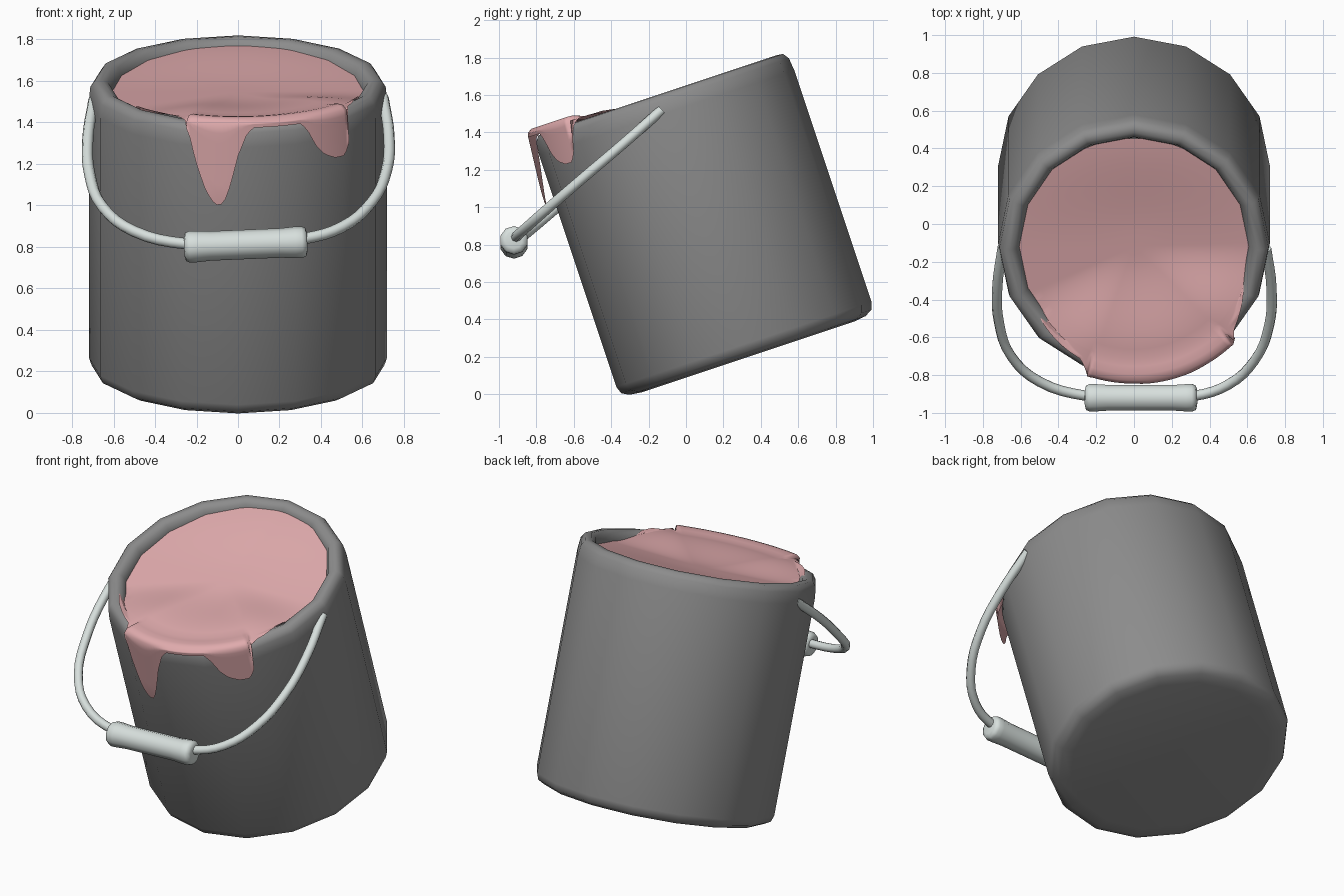
import bpy, bmesh, math
from mathutils import Matrix, Vector

if "Cube" in bpy.data.objects:
    bpy.data.objects.remove(bpy.data.objects["Cube"])

TILT = math.atan(1 / 3)
CENTER = 0.378
# bucket frame: axis leans toward the front
FRAME = Matrix.Rotation(TILT, 4, 'X') @ Matrix.Translation((0, CENTER, 0))


def material(name, rgb):
    m = bpy.data.materials.new(name)
    m.diffuse_color = (*rgb, 1)
    m.use_nodes = True
    m.node_tree.nodes["Principled BSDF"].inputs["Base Color"].default_value = m.diffuse_color
    return m


GREY = material("grey metal", (0.262, 0.262, 0.262))
PINK = material("pink paint", (0.74, 0.405, 0.415))
PALE = material("pale handle", (0.68, 0.74, 0.72))


def finish(name, bm, mat, matrix, angle=50, recalc=True):
    bmesh.ops.remove_doubles(bm, verts=bm.verts, dist=1e-5)
    if recalc:
        bmesh.ops.recalc_face_normals(bm, faces=bm.faces)
    me = bpy.data.meshes.new(name)
    bm.to_mesh(me)
    bm.free()
    ob = bpy.data.objects.new(name, me)
    bpy.context.collection.objects.link(ob)
    me.materials.append(mat)
    me.transform(matrix)
    smooth(ob, angle)
    return ob


def smooth(ob, angle):
    bpy.ops.object.select_all(action='DESELECT')
    ob.select_set(True)
    bpy.context.view_layer.objects.active = ob
    bpy.ops.object.shade_smooth_by_angle(angle=math.radians(angle))


def grid(bm, rows):
    """Skin a list of equally long closed rings."""
    vs = [[bm.verts.new(p) for p in row] for row in rows]
    n = len(rows[0])
    for a, b in zip(vs, vs[1:]):
        for i in range(n):
            j = (i + 1) % n
            bm.faces.new((a[i], b[i], b[j], a[j]))
    return vs


def lathe(name, profile, sides, mat, matrix, angle=50):
    bm = bmesh.new()
    rows = [[(r * math.sin(2 * math.pi * i / sides),
              -r * math.cos(2 * math.pi * i / sides), z) for i in range(sides)]
            for r, z in profile]
    vs = grid(bm, rows)
    bm.faces.new(vs[0])
    bm.faces.new(vs[-1])
    return finish(name, bm, mat, matrix, angle)


def interp(x, pts):
    for (x0, y0), (x1, y1) in zip(pts, pts[1:]):
        if x <= x1:
            t = max(0, (x - x0) / (x1 - x0))
            return y0 + (y1 - y0) * t
    return pts[-1][1]


def ease(t):
    t = min(1, max(0, t))
    return t * t * (3 - 2 * t)


# Bucket with rounded base and rolled rim
RIM = [(0.608, 1.51), (0.625, 1.55), (0.655, 1.567), (0.69, 1.562), (0.712, 1.53)]
lathe("bucket", [(0.60, 0.085), (0.665, 0.093), (0.705, 0.115), (0.719, 0.155),
                 (0.719, 1.46)] + RIM[::-1] + [(0.605, 1.44), (0.605, 0.18)],
      16, GREY, FRAME, 60)

# Paint: a pool that swells toward the lip, spills over it and drips
A0, A1 = -19.5, 46.0      # degrees, range that runs down the wall
EDGE = 0.60
SPREAD = [(-62, 0.612), (-45, 0.64), (-25, 0.668), (-22, 0.70), (-19.5, 0.735),
          (46, 0.735), (50, 0.69), (58, 0.66), (72, 0.612)]
# lower border of the drips as (x, z) in world space
DRIPS = [(-0.26, 1.38), (-0.235, 1.32), (-0.205, 1.21), (-0.16, 1.09), (-0.125, 1.025),
         (-0.09, 1.0), (-0.065, 1.02), (-0.035, 1.10), (0.0, 1.235), (0.04, 1.33),
         (0.10, 1.40), (0.19, 1.435), (0.28, 1.415), (0.34, 1.36), (0.38, 1.285),
         (0.42, 1.245), (0.47, 1.23), (0.51, 1.24), (0.535, 1.28), (0.55, 1.36)]


def pool_height(deg, r):
    out = max(A0 - deg, deg - A1, 0)
    flow = 1 - ease(out / 45)
    back = ease((abs(deg) - 90) / 85)
    return 1.505 + ease((r / EDGE - 0.1) / 0.9) * (0.078 * flow + 0.03 * back)


def paint_column(deg):
    th = math.radians(deg)
    pts = [(EDGE * k / 12, pool_height(deg, EDGE * k / 12)) for k in range(13)]
    if A0 <= deg <= A1:
        x = 0.762 * math.sin(th)
        u = CENTER - 0.762 * math.cos(th)
        low = min((interp(x, DRIPS) - u * math.sin(TILT)) / math.cos(TILT), 1.57)
        pts += [(0.64, 1.595), (0.68, 1.606), (0.715, 1.608), (0.738, 1.592)]
        for k in range(1, 9):
            a = 1.592 + (low - 1.592) * k / 8
            pts.append((0.742 + 0.032 * min(1, (1.592 - a) / 0.35), a))
    else:
        end = interp(deg, SPREAD)
        lift = min(1, (end - 0.612) / 0.02)
        h = pool_height(deg, EDGE)
        for k in range(1, 13):
            r = EDGE + (end - EDGE) * k / 12
            pts.append((r, h + lift * max(0, interp(r, RIM) + 0.014 - h)))
    return [(r * math.sin(th), -r * math.cos(th), a) for r, a in pts]


bm = bmesh.new()
columns = [paint_column(-180 + 1.5 * i) for i in range(240)]
grid(bm, [list(row) for row in zip(*columns)])
for f in bm.faces:
    f.normal_flip()
bm.normal_update()
# keep every face looking up or outward
for f in bm.faces:
    c = f.calc_center_median()
    if f.normal.dot(Vector((c.x, c.y, 0.9))) < 0:
        f.normal_flip()
finish("paint", bm, PINK, FRAME, 80, recalc=False)

# Wire handle
path = [(-0.695, -0.12, 1.51), (-0.724, -0.34, 1.32), (-0.715, -0.52, 1.15),
        (-0.65, -0.70, 0.99), (-0.50, -0.835, 0.875), (-0.25, -0.91, 0.815),
        (0.04, -0.92, 0.815), (0.32, -0.91, 0.84), (0.50, -0.85, 0.895),
        (0.64, -0.72, 1.01), (0.715, -0.54, 1.165), (0.728, -0.34, 1.335),
        (0.70, -0.13, 1.52)]
cu = bpy.data.curves.new("handle_wire", 'CURVE')
cu.dimensions = '3D'
cu.bevel_depth = 0.027
cu.bevel_resolution = 2
cu.resolution_u = 4
cu.use_fill_caps = True
sp = cu.splines.new('BEZIER')
sp.bezier_points.add(len(path) - 1)
for bp, p in zip(sp.bezier_points, path):
    bp.co = p
    bp.handle_left_type = bp.handle_right_type = 'AUTO'
wire = bpy.data.objects.new("handle_wire", cu)
bpy.context.collection.objects.link(wire)
cu.materials.append(PALE)
bpy.ops.object.select_all(action='DESELECT')
wire.select_set(True)
bpy.context.view_layer.objects.active = wire
bpy.ops.object.convert(target='MESH')
smooth(bpy.context.object, 60)

# Grip around the wire
axis = Vector((0.59, 0, 0.025)).normalized()
grip = Matrix.Translation((0.037, -0.92, 0.812)) @ axis.to_track_quat('Z', 'Y').to_matrix().to_4x4()
half = [(0.045, 0.297), (0.068, 0.290), (0.076, 0.272), (0.076, 0.24), (0.071, 0.17)]
lathe("handle_grip", [(r, -z) for r, z in half] + half[::-1], 10, PALE, grip, 60)
